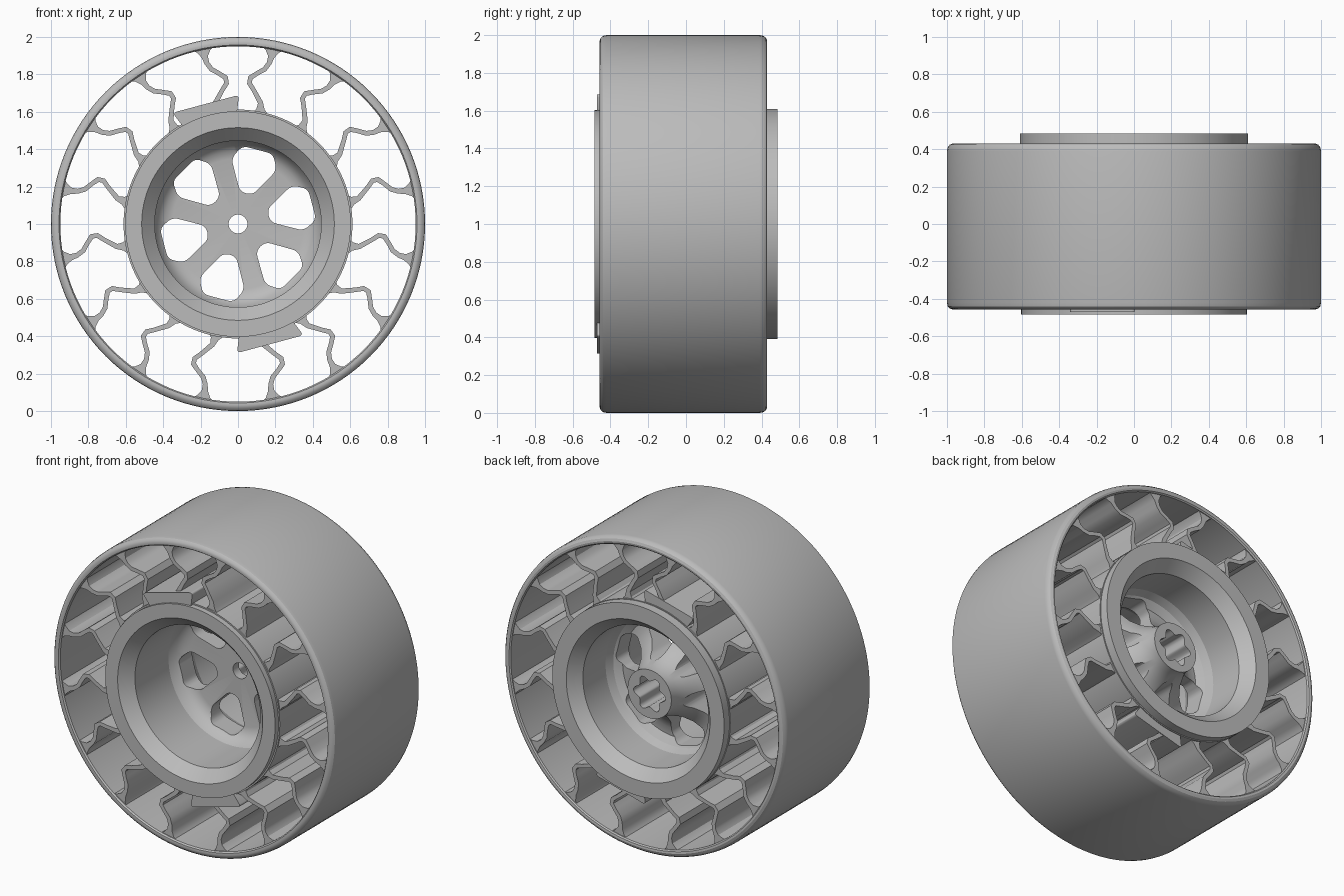
import bpy, bmesh, math
from math import sin, cos, radians, pi

if "Cube" in bpy.data.objects:
    bpy.data.objects.remove(bpy.data.objects["Cube"])

GREY = bpy.data.materials.new("plain grey")
GREY.diffuse_color = (0.5, 0.5, 0.5, 1)
GREY.use_nodes = True
GREY.node_tree.nodes["Principled BSDF"].inputs["Base Color"].default_value = GREY.diffuse_color


def finish(bm, name):
    """Turn a bmesh into a shaded grey object, raised so the wheel stands on z=0."""
    bmesh.ops.recalc_face_normals(bm, faces=bm.faces)
    bmesh.ops.translate(bm, verts=bm.verts, vec=(0, 0, 1))
    me = bpy.data.meshes.new(name)
    bm.to_mesh(me)
    bm.free()
    me.materials.append(GREY)
    ob = bpy.data.objects.new(name, me)
    bpy.context.collection.objects.link(ob)
    return ob


def smooth(ob):
    bpy.ops.object.select_all(action='DESELECT')
    ob.select_set(True)
    bpy.context.view_layer.objects.active = ob
    bpy.ops.object.shade_smooth_by_angle(angle=radians(30))


def lathe(name, profile, n=128):
    """Revolve a closed (radius, y) profile around the wheel axle."""
    bm = bmesh.new()
    rings = [[bm.verts.new((r * cos(2 * pi * i / n), y, r * sin(2 * pi * i / n)))
              for r, y in profile] for i in range(n)]
    m = len(profile)
    for i in range(n):
        a, b = rings[i], rings[(i + 1) % n]
        for j in range(m):
            k = (j + 1) % m
            bm.faces.new((a[j], a[k], b[k], b[j]))
    return finish(bm, name)


def prism(name, pts, y0, y1):
    """Extrude a flat (x, z) outline along y."""
    bm = bmesh.new()
    a = [bm.verts.new((x, y0, z)) for x, z in pts]
    b = [bm.verts.new((x, y1, z)) for x, z in pts]
    bm.faces.new(a)
    bm.faces.new(b[::-1])
    for i in range(len(pts)):
        j = (i + 1) % len(pts)
        bm.faces.new((a[i], b[i], b[j], a[j]))
    return finish(bm, name)


def turn(pts, deg):
    c, s = cos(radians(deg)), sin(radians(deg))
    return [(x * c - z * s, x * s + z * c) for x, z in pts]


def rounded(corners, rad, steps=6):
    """Round the corners of a convex counter-clockwise outline."""
    out = []
    n = len(corners)
    for i, (x, z) in enumerate(corners):
        px, pz = corners[i - 1]
        nx, nz = corners[(i + 1) % n]
        l1, l2 = math.hypot(px - x, pz - z), math.hypot(nx - x, nz - z)
        a = (x + (px - x) / l1 * rad, z + (pz - z) / l1 * rad)
        b = (x + (nx - x) / l2 * rad, z + (nz - z) / l2 * rad)
        for k in range(steps + 1):
            t = k / steps
            out.append(tuple((1 - t) ** 2 * a[q] + 2 * t * (1 - t) * (x, z)[q] + t * t * b[q]
                             for q in (0, 1)))
    return out


def spoke(name, deg, side):
    """Thin bent rubber spoke with flared roots; side chooses the bend direction."""
    keys = [(.60, 0, .045), (.625, .2, .022), (.66, .8, .014), (.72, 4.5, .012),
            (.755, 6.6, .013), (.785, 6.4, .014), (.81, 4.2, .012), (.84, 1.5, .013),
            (.875, .3, .013), (.91, 0, .017), (.94, 0, .035), (.958, 0, .06)]
    pts = [(r * cos(radians(deg + side * d)), r * sin(radians(deg + side * d))) for r, d, w in keys]
    left, right = [], []
    for i, (x, z) in enumerate(pts):
        ax, az = pts[max(i - 1, 0)]
        bx, bz = pts[min(i + 1, len(pts) - 1)]
        l = math.hypot(bx - ax, bz - az)
        w = keys[i][2] / l
        left.append((x - (bz - az) * w, z + (bx - ax) * w))
        right.append((x + (bz - az) * w, z - (bx - ax) * w))
    bm = bmesh.new()
    rows = [[bm.verts.new((p[0], y, p[1])) for p, y in
             ((l, -.44), (r, -.44), (r, .415), (l, .415))] for l, r in zip(left, right)]
    for a, b in zip(rows, rows[1:]):
        for j in range(4):
            k = (j + 1) % 4
            bm.faces.new((a[j], a[k], b[k], b[j]))
    bm.faces.new(rows[0])
    bm.faces.new(rows[-1][::-1])
    smooth(finish(bm, name))


# Outer tyre band with rounded shoulders
smooth(lathe("tyre_band", [(.95, -.445), (.957, -.455), (.97, -.457), (.985, -.452), (.996, -.44),
                           (1, -.42), (1, .39), (.996, .41), (.985, .424), (.97, .43),
                           (.957, .428), (.95, .42)]))
# Inner rubber sleeve
smooth(lathe("inner_sleeve", [(.58, -.45), (.612, -.45), (.612, .425), (.58, .425)]))

# Sixteen bent spokes, mirrored left and right
for i in range(16):
    ang = 11.25 + 22.5 * i
    spoke(f"spoke_{i + 1}", ang, 1 if cos(radians(ang)) > 0 else -1)

# Rim barrel with bevelled mouths
smooth(lathe("rim_barrel", [(.603, -.485), (.515, -.485), (.445, -.41), (.445, .41), (.51, .485),
                            (.61, .485), (.61, .43), (.603, .43)]))

# Centre web with flared axle boss
web = lathe("centre_web", [(.05, .02), (.35, .02), (.39, .01), (.425, -.02), (.445, -.07),
                           (.47, -.07), (.47, .18), (.445, .18), (.425, .13), (.38, .10),
                           (.33, .105), (.27, .135), (.215, .19), (.175, .26), (.155, .32),
                           (.155, .37), (.05, .37)])
# Six teardrop windows and a lobed axle socket
window = rounded([(.17, -.035), (.33, -.125), (.41, -.085), (.41, .085), (.33, .125), (.17, .035)], .034)
cutters = [prism("window_cutter", turn(window, 15 + 60 * i), -.2, .6) for i in range(6)]
lobes = []
for i in range(96):
    t = 2 * pi * i / 96
    r = .098 + .016 * cos(6 * t)
    lobes.append((r * cos(t), r * sin(t)))
cutters.append(prism("socket_cutter", lobes, .08, .6))
bpy.context.view_layer.objects.active = web
for c in cutters:
    mod = web.modifiers.new("cut", 'BOOLEAN')
    mod.operation = 'DIFFERENCE'
    mod.solver = 'EXACT'
    mod.object = c
    bpy.ops.object.modifier_apply(modifier=mod.name)
for c in cutters:
    bpy.data.objects.remove(c, do_unlink=True)
smooth(web)

# Two locking tabs on opposite sides of the rim
tab = rounded([(.58, -.15), (.655, -.18), (.665, -.17), (.665, .17), (.655, .18), (.58, .15)], .008, 3)
for i, ang in enumerate((105, -75)):
    smooth(prism(f"locking_tab_{i + 1}", turn(tab, ang), -.47, .42))
